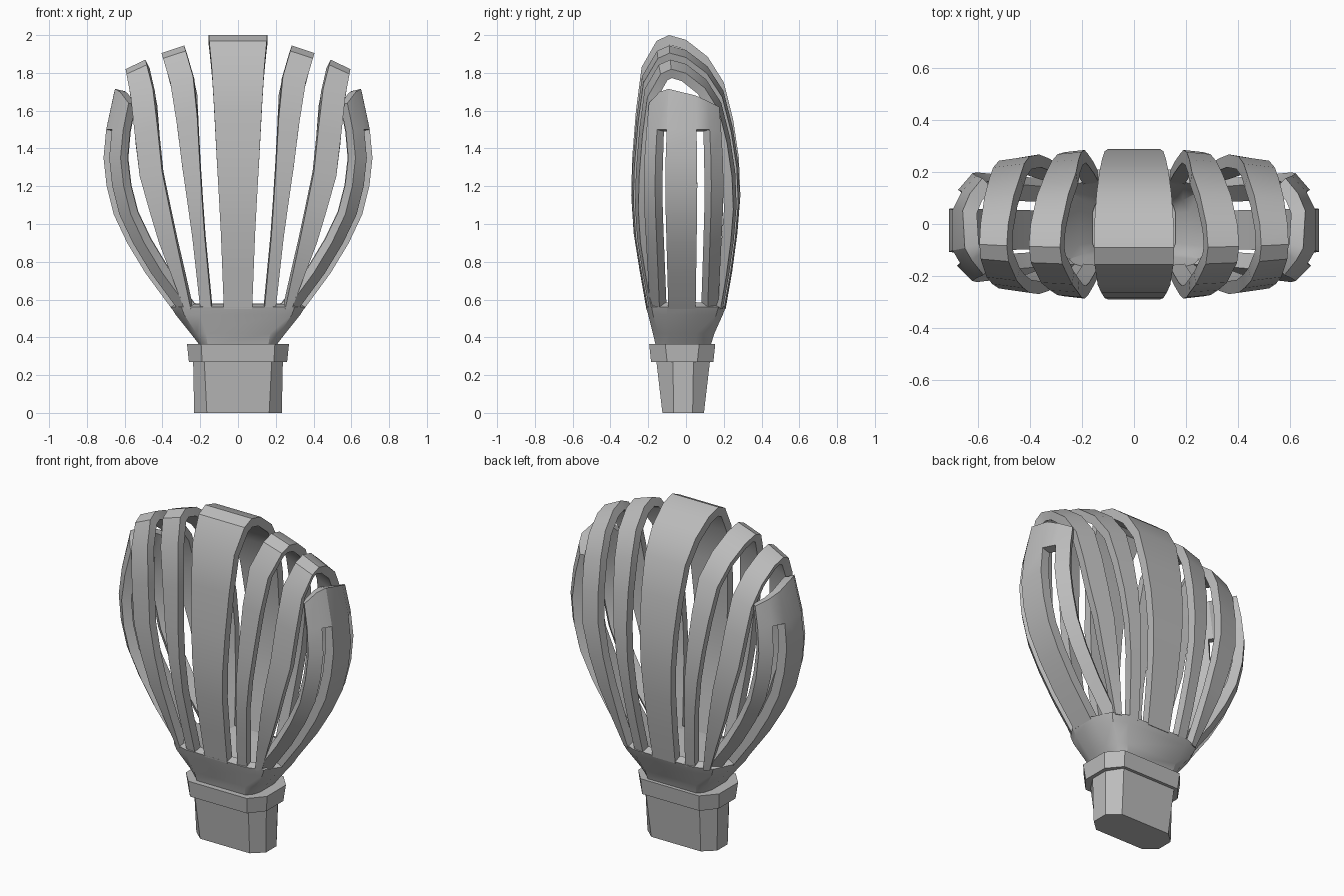
import bpy

if "Cube" in bpy.data.objects:
    bpy.data.objects.remove(bpy.data.objects["Cube"])

grey = bpy.data.materials.new("plain_grey")
grey.use_nodes = True
grey.diffuse_color = (0.5, 0.5, 0.5, 1)
grey.node_tree.nodes["Principled BSDF"].inputs["Base Color"].default_value = (0.5, 0.5, 0.5, 1)


def lerp(table, t):
    """Piecewise linear lookup in a list of (t, value) pairs."""
    for (a, va), (b, vb) in zip(table, table[1:]):
        if t <= b:
            return va + (vb - va) * max(0, t - a) / (b - a)
    return table[-1][1]


def sheet(name, rows, closed=False, cap=False, skip=lambda r, c: False, thick=0.0, mirror=False):
    """Skin rows of points, then thicken inward and mirror left to right."""
    n = len(rows[0])
    verts = [p for row in rows for p in row]
    faces = []
    for r in range(len(rows) - 1):
        for c in range(n if closed else n - 1):
            if not skip(r, c):
                d = (c + 1) % n
                faces.append((r * n + c, r * n + d, (r + 1) * n + d, (r + 1) * n + c))
    if cap:
        faces.append(tuple(reversed(range(n))))
        faces.append(tuple(range(len(verts) - n, len(verts))))
    mesh = bpy.data.meshes.new(name)
    mesh.from_pydata(verts, [], faces)
    mesh.materials.append(grey)
    obj = bpy.data.objects.new(name, mesh)
    bpy.context.collection.objects.link(obj)
    bpy.ops.object.select_all(action='DESELECT')
    obj.select_set(True)
    bpy.context.view_layer.objects.active = obj
    if thick:
        mod = obj.modifiers.new("thickness", 'SOLIDIFY')
        mod.thickness = thick
        mod.offset = -1
        mod.use_even_offset = True
        bpy.ops.object.modifier_apply(modifier=mod.name)
    if mirror:
        mod = obj.modifiers.new("mirror", 'MIRROR')
        mod.use_mirror_merge = False
        bpy.ops.object.modifier_apply(modifier=mod.name)
    bpy.ops.object.shade_smooth_by_angle(angle=0.5)
    return obj


# Hoops arching from the front of the skirt over the top to the back
BASE, TOP = 0.55, 2.0
arch = [(-.21, .55), (-.245, .75), (-.277, .95), (-.29, 1.15), (-.285, 1.35), (-.265, 1.6),
        (-.235, 1.83), (-.155, 1.97), (-.09, 2.0), (.0, 1.975), (.115, 1.885), (.2, 1.75),
        (.25, 1.55), (.28, 1.35), (.288, 1.15), (.272, .95), (.245, .75), (.21, .55)]
STEPS = (0, .3, .58, .85, 1)


def hoop(name, inner, outer, tops, widths, mirror):
    rows = []
    for y, z in arch:
        f = (z - BASE) / (TOP - BASE)
        rows.append([(lerp(list(zip(STEPS, xs)), f), y * w, BASE + f * (top - BASE))
                     for xs, top, w in zip((inner, outer), tops, widths)])
    sheet(name, rows, thick=0.05, mirror=mirror)


mid = (.075, .092, .115, .135, .155)
hoop("centre_hoop", [-x for x in mid], mid, (2, 2), (1, 1), False)
hoop("inner_hoops", (.14, .18, .205, .225, .285), (.2, .245, .30, .345, .405),
     (1.945, 1.905), (.99, .96), True)
hoop("outer_hoops", (.25, .335, .41, .44, .49), (.285, .43, .53, .56, .595),
     (1.87, 1.82), (.93, .87), True)

# Curved side panels, each with two long slots
bulge = [(.55, .35), (.74, .49), (.98, .635), (1.15, .69), (1.35, .712), (1.53, .695), (1.72, .65)]
spread = [(.55, .85), (1.15, 1), (1.4, .97), (1.72, .84)]
columns = [(-.225, .09, 1.64), (-.165, .03, 1.70), (-.11, 0, 1.715),
           (.06, 0, 1.68), (.135, .035, 1.65), (.2, .09, 1.62)]
heights = [.55, .74, .9, 1.05, 1.2, 1.35, 1.5]
rows = [[(lerp(bulge, z) - drop, y * lerp(spread, z), z) for y, drop, top in columns] for z in heights]
rows.append([(lerp(bulge, top) - drop, y * lerp(spread, top), top) for y, drop, top in columns])
sheet("side_panels", rows, skip=lambda r, c: c in (1, 3) and r < len(heights) - 1,
      thick=0.055, mirror=True)


def ring(right_half, z):
    """Closed counter-clockwise ring from its right half, front to back."""
    return [(x, y, z) for x, y in right_half] + [(-x, y, z) for x, y in reversed(right_half)]


# Flared skirt joining the hoops to the collar
sheet("skirt", [
    ring([(.16, -.16), (.185, -.13), (.2, -.08), (.2, .05), (.185, .1), (.16, .13)], .355),
    ring([(.17, -.175), (.22, -.145), (.25, -.09), (.25, .055), (.22, .12), (.17, .15)], .42),
    ring([(.2, -.2), (.285, -.175), (.33, -.1), (.33, .06), (.285, .16), (.2, .195)], .52),
    ring([(.2, -.212), (.3, -.182), (.355, -.1), (.355, .06), (.3, .172), (.2, .21)], .56),
], closed=True, thick=0.05)


def octagon(x, front, back, z, cx, cy):
    return ring([(cx, front), (x, front + cy), (x, back - cy), (cx, back)], z)


# Collar and tapered handle
sheet("collar", [octagon(.26, -.185, .145, .27, .19, .085),
                 octagon(.27, -.195, .155, .365, .195, .085)], closed=True, cap=True)
sheet("handle", [octagon(.232, -.125, .095, 0, .165, .06),
                 octagon(.238, -.16, .13, .3, .18, .09)], closed=True, cap=True)
